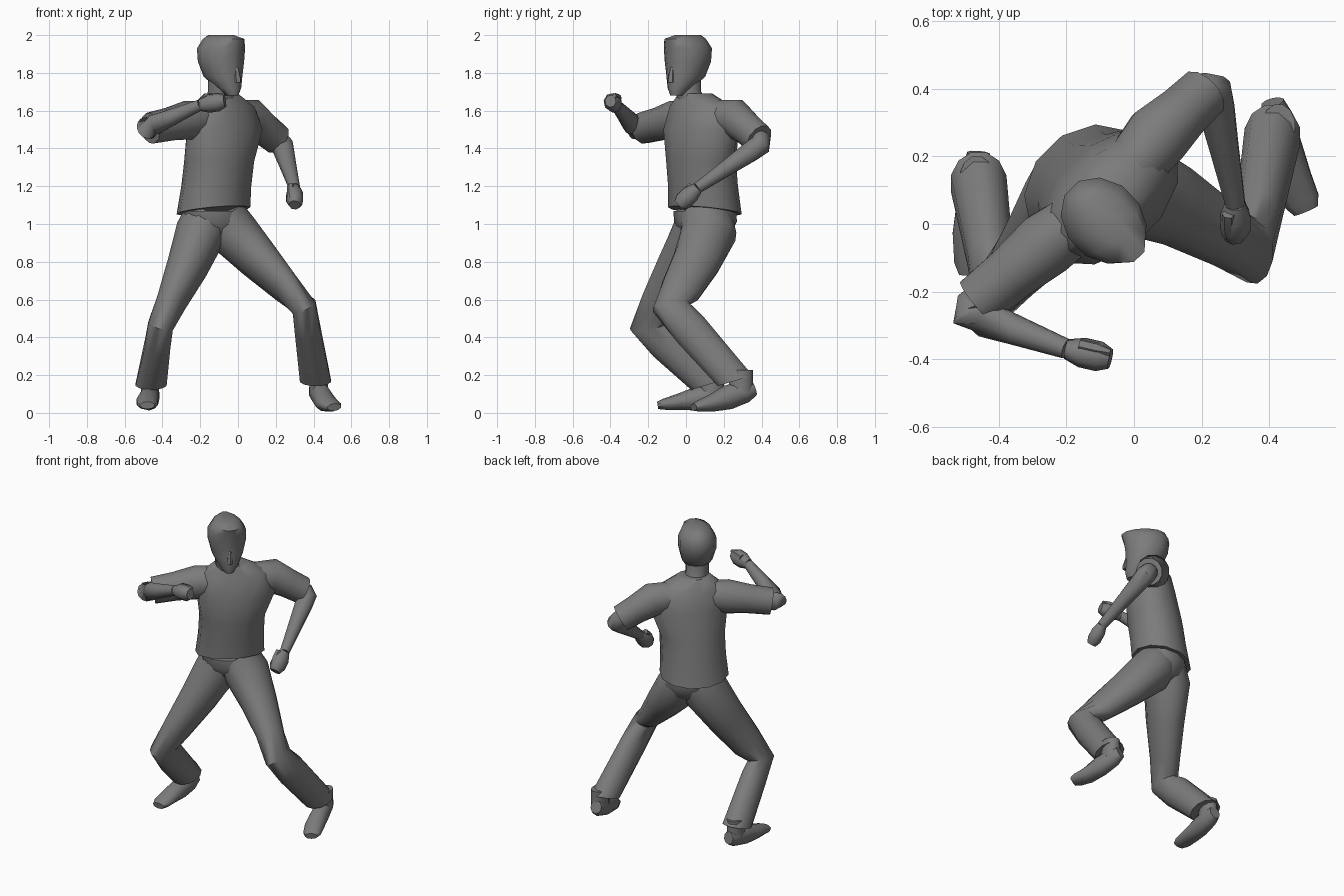
import bpy, bmesh, math
from mathutils import Vector

if "Cube" in bpy.data.objects:
    bpy.data.objects.remove(bpy.data.objects["Cube"])

GREY = bpy.data.materials.new("plain_grey")
GREY.use_nodes = True
GREY.diffuse_color = (.2, .2, .2, 1)
GREY.node_tree.nodes["Principled BSDF"].inputs["Base Color"].default_value = GREY.diffuse_color

UP = Vector((0, 0, 1))
ACROSS = Vector((1, 0, 0))
FORWARD = Vector((.7, -.71, 0))    # way the chest and face point
SHOULDERS = Vector((.71, .7, 0))   # line through both shoulders


def path_tangent(points, i):
    """Mean direction of the path segments that meet at a point."""
    before = points[i] - points[max(i - 1, 0)]
    after = points[min(i + 1, len(points) - 1)] - points[i]
    return (before.normalized() + after.normalized()).normalized()


def loft(name, points, widths, depths, side, level=False, sides=12, hem_tilt=0,
         end_direction=None):
    """Skin oval rings along a path; level keeps the rings horizontal."""
    bm = bmesh.new()
    loops = []
    for i, (centre, width, depth) in enumerate(zip(points, widths, depths)):
        tangent = UP if level else path_tangent(points, i)
        if end_direction and i == len(points) - 1:
            tangent = end_direction.normalized()
        u = (side - tangent * side.dot(tangent)).normalized()
        v = tangent.cross(u)
        loop = []
        for k in range(sides):
            angle = math.tau * (k + .5) / sides
            offset = u * width * math.cos(angle) + v * depth * math.sin(angle)
            if i == 0:
                offset.z += hem_tilt * offset.dot(FORWARD)
            loop.append(bm.verts.new(centre + offset))
        loops.append(loop)
    for lower, upper in zip(loops, loops[1:]):
        for k in range(sides):
            n = (k + 1) % sides
            bm.faces.new((lower[k], lower[n], upper[n], upper[k]))
    bm.faces.new(loops[0])
    bm.faces.new(loops[-1])
    bmesh.ops.recalc_face_normals(bm, faces=bm.faces)
    mesh = bpy.data.meshes.new(name)
    bm.to_mesh(mesh)
    bm.free()
    mesh.materials.append(GREY)
    part = bpy.data.objects.new(name, mesh)
    bpy.context.collection.objects.link(part)
    bpy.ops.object.select_all(action='DESELECT')
    part.select_set(True)
    bpy.context.view_layer.objects.active = part
    bpy.ops.object.shade_smooth_by_angle(angle=math.radians(50))


def tube(name, points, radii, side, depth_ratio=1, **options):
    """Loft whose ring depth is a fixed share of its width."""
    depths = [radius * depth_ratio for radius in radii]
    loft(name, points, radii, depths, side, **options)


def build_arm(name, shoulder, elbow, wrist, fingertips, thumb_offset):
    collar = Vector((-.08, .07, 1.57))
    # Short sleeve
    cuff = shoulder.lerp(elbow, .85)
    sleeve = [shoulder.lerp(collar, .5), shoulder, shoulder.lerp(cuff, .5), cuff]
    tube(name + "_sleeve", sleeve, (.09, .1, .085, .08), FORWARD, depth_ratio=1.05)
    # Bare arm
    arm = [shoulder.lerp(elbow, .5), shoulder.lerp(elbow, .9), elbow.lerp(wrist, .06),
           elbow.lerp(wrist, .2), elbow.lerp(wrist, .5), wrist]
    tube(name + "_arm", arm, (.05, .055, .06, .055, .045, .03), FORWARD)
    # Closed hand and thumb
    hand = [wrist, wrist.lerp(fingertips, .35), wrist.lerp(fingertips, .75), fingertips]
    tube(name + "_hand", hand, (.03, .045, .045, .03), FORWARD, depth_ratio=1.1, sides=8)
    thumb = [wrist.lerp(fingertips, t) + thumb_offset for t in (.3, .7, 1)]
    tube(name + "_thumb", thumb, (.02, .02, .01), FORWARD, sides=6)


def build_leg(name, hip, thigh, knee, ankle):
    waist = Vector((-.13, .1, 1.1))
    leg = [hip.lerp(waist, .6), hip, thigh, thigh.lerp(knee, .6), knee,
           knee.lerp(ankle, .3), ankle]
    loft(name + "_trouser_leg", leg, (.13, .135, .11, .08, .07, .07, .085),
         (.14, .15, .13, .11, .1, .1, .1), ACROSS, end_direction=Vector((0, .3, -1)))


def build_shoe(name, heel, ball, toe):
    shoe = [heel, heel.lerp(ball, .2), heel.lerp(ball, .6), ball,
            ball.lerp(toe, .7), toe]
    loft(name + "_shoe", shoe, (.035, .05, .055, .06, .055, .04),
         (.04, .06, .065, .045, .03, .02), ACROSS, sides=10)
    # Ankle rising into the trouser cuff
    foot = heel.lerp(ball, .3)
    tube(name + "_ankle", [foot, foot + UP * .12], (.05, .05), ACROSS, depth_ratio=1.3)


# Shirt body, hem lower at the back
hem = Vector((-.13, .1, 1.07))
belly = Vector((-.1, .08, 1.33))
chest = Vector((-.07, .08, 1.5))
shoulder_top = Vector((-.08, .08, 1.62))
neckline = Vector((-.09, .05, 1.69))
loft("shirt", [hem, hem.lerp(belly, .5), belly, chest, shoulder_top, neckline],
     (.21, .2, .2, .245, .215, .1), (.18, .17, .17, .155, .12, .08),
     SHOULDERS, level=True, hem_tilt=.15)

# Trouser seat
crotch = Vector((-.1, .11, .88))
tube("trouser_seat", [crotch, crotch.lerp(hem, .35), crotch.lerp(hem, .7), hem],
     (.06, .14, .18, .18), SHOULDERS, depth_ratio=.85, level=True)


# Neck, head and nose
def head_point(height, toward_face):
    return Vector((-.09, .01, height)) + FORWARD * toward_face


tube("neck", [neckline - UP * .06, head_point(1.7, 0), head_point(1.8, 0)],
     (.08, .07, .07), SHOULDERS, level=True)
skull = [head_point(*level) for level in (
    (1.68, .085), (1.72, .06), (1.78, .015), (1.86, 0), (1.93, 0), (1.98, .02), (2, 0))]
loft("head", skull, (.03, .06, .095, .115, .115, .085, .04),
     (.035, .07, .11, .13, .14, .135, .09), SHOULDERS, level=True)
tube("nose", [head_point(1.75, .12), head_point(1.77, .12), head_point(1.83, .115)],
     (.02, .02, .01), SHOULDERS, depth_ratio=1.3, level=True, sides=6)

# Lowered left arm and raised right arm
build_arm("left", shoulder=Vector((.07, .26, 1.56)), elbow=Vector((.23, .41, 1.43)),
          wrist=Vector((.3, .06, 1.19)), fingertips=Vector((.3, -.04, 1.1)),
          thumb_offset=Vector((-.02, 0, .04)))
build_arm("right", shoulder=Vector((-.26, -.06, 1.55)), elbow=Vector((-.5, -.26, 1.5)),
          wrist=Vector((-.2, -.37, 1.63)), fingertips=Vector((-.07, -.4, 1.65)),
          thumb_offset=Vector((0, .02, .03)))

# Bent legs in a wide stance
build_leg("left", hip=Vector((-.02, .12, .95)), thigh=Vector((.11, .06, .81)),
          knee=Vector((.35, -.08, .56)), ankle=Vector((.41, .26, .17)))
build_leg("right", hip=Vector((-.2, .07, .95)), thigh=Vector((-.27, -.03, .77)),
          knee=Vector((-.41, -.2, .46)), ankle=Vector((-.46, .12, .15)))

# Shoes, the left heel lifted
build_shoe("left", heel=Vector((.41, .36, .13)), ball=Vector((.47, .13, .05)),
           toe=Vector((.51, .04, .03)))
build_shoe("right", heel=Vector((-.46, .21, .1)), ball=Vector((-.48, -.03, .06)),
           toe=Vector((-.48, -.15, .04)))
